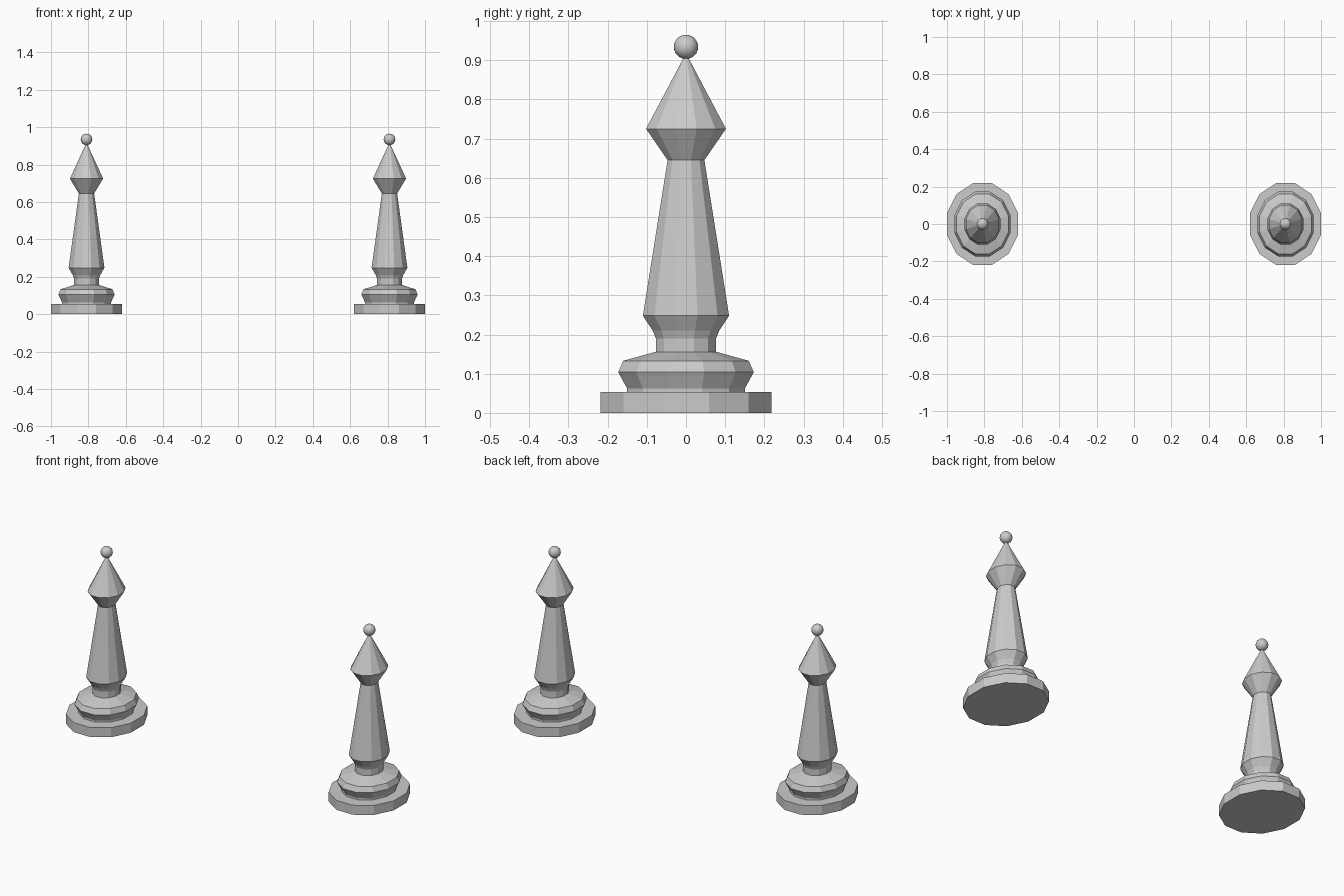
import bpy, bmesh, math

if "Cube" in bpy.data.objects:
    bpy.data.objects.remove(bpy.data.objects["Cube"])

SIDES = 12
X_RATIO = 0.87      # oval cross-section, narrower in x
OFFSET = 0.81
FIT = 1 / math.cos(math.pi / SIDES)   # profile radii are measured to the flats


def lathe(name, x, profile):
    """Faceted oval turning from (radius, z) pairs, closed at both ends."""
    bm = bmesh.new()
    rings = []
    for r, z in profile:
        ring = []
        for i in range(SIDES):
            a = 2 * math.pi * (i + 0.5) / SIDES
            ring.append(bm.verts.new((r * FIT * X_RATIO * math.cos(a),
                                      r * FIT * math.sin(a), z)))
        rings.append(ring)
    for low, high in zip(rings, rings[1:]):
        for i in range(SIDES):
            j = (i + 1) % SIDES
            bm.faces.new((low[i], low[j], high[j], high[i]))
    bm.faces.new(rings[0][::-1])
    bm.faces.new(rings[-1])
    mesh = bpy.data.meshes.new(name)
    bm.to_mesh(mesh)
    bm.free()
    obj = bpy.data.objects.new(name, mesh)
    obj.location.x = x
    bpy.context.collection.objects.link(obj)


BASE = [(0.218, 0), (0.218, 0.053)]
COLLAR = [(0.15, 0.053), (0.15, 0.062), (0.173, 0.104), (0.16, 0.133), (0.077, 0.156)]
SHAFT = [(0.077, 0.15), (0.077, 0.19), (0.085, 0.21), (0.11, 0.248), (0.047, 0.645)]
HEAD = [(0.047, 0.645), (0.102, 0.725), (0.004, 0.91)]

for side, x in (("left", -OFFSET), ("right", OFFSET)):
    # Turned parts, bottom to top
    lathe(side + "_base", x, BASE)
    lathe(side + "_collar", x, COLLAR)
    lathe(side + "_shaft", x, SHAFT)
    lathe(side + "_pointed_head", x, HEAD)
    # Round ball on the tip
    bpy.ops.mesh.primitive_uv_sphere_add(segments=24, ring_count=12, radius=0.031,
                                         location=(x, 0, 0.934))
    bpy.context.object.name = side + "_ball"
    bpy.ops.object.shade_smooth()
